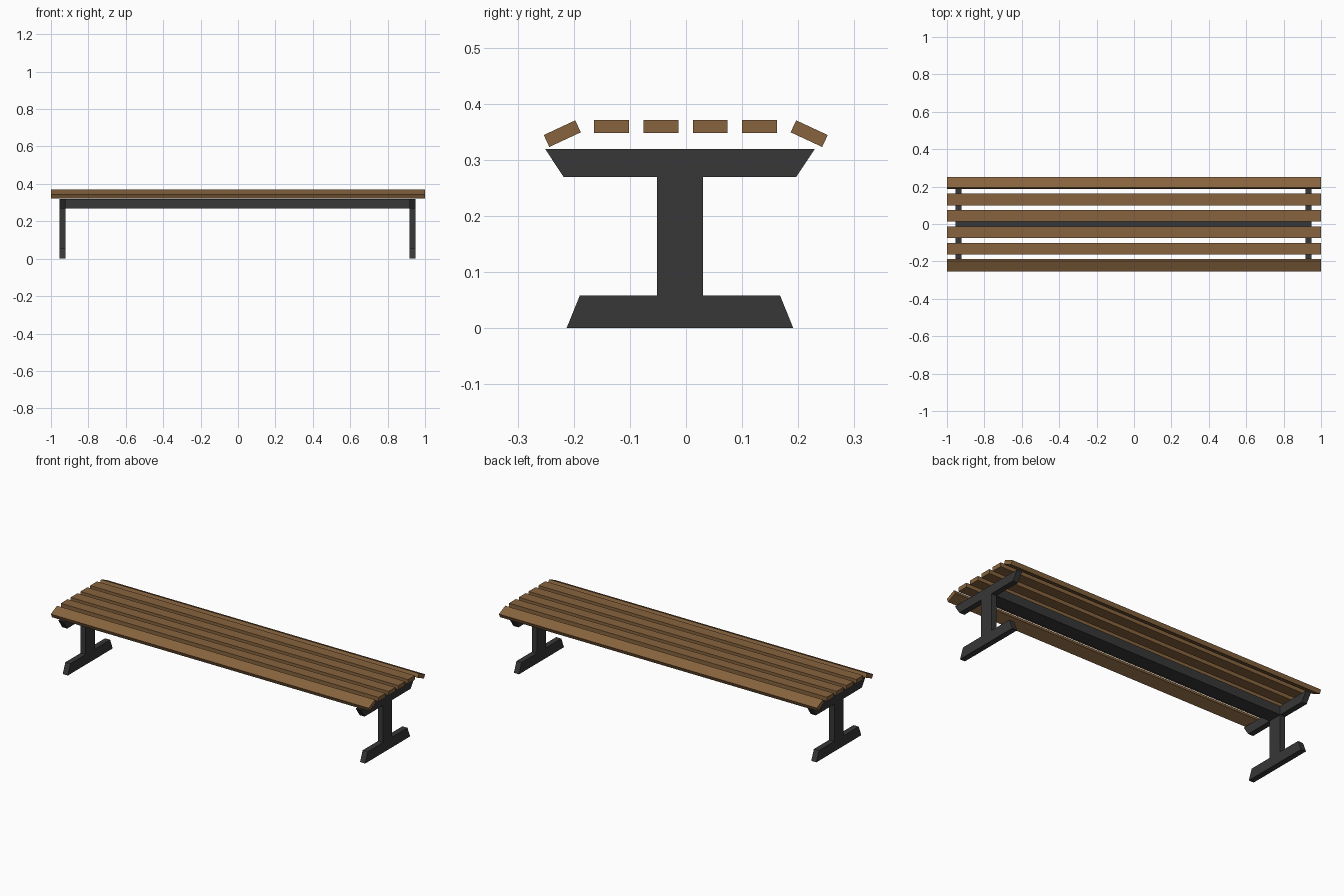
import bpy, math

if "Cube" in bpy.data.objects:
    bpy.data.objects.remove(bpy.data.objects["Cube"])


def material(name, rgb):
    m = bpy.data.materials.new(name)
    m.diffuse_color = (*rgb, 1)
    m.use_nodes = True
    m.node_tree.nodes["Principled BSDF"].inputs["Base Color"].default_value = m.diffuse_color
    return m


wood = material("brown wood", (0.24, 0.125, 0.048))
metal = material("dark metal", (0.038, 0.038, 0.038))


def extrude_x(name, profile, x0, x1, mat):
    """Extrude a closed (y, z) outline from x0 to x1."""
    n = len(profile)
    verts = [(x, y, z) for x in (x0, x1) for y, z in profile]
    faces = [tuple(reversed(range(n))), tuple(range(n, 2 * n))]
    faces += [(i, (i + 1) % n, n + (i + 1) % n, n + i) for i in range(n)]
    me = bpy.data.meshes.new(name)
    me.from_pydata(verts, [], faces)
    me.materials.append(mat)
    ob = bpy.data.objects.new(name, me)
    bpy.context.collection.objects.link(ob)
    return ob


def rect(cy, cz, w, h, angle=0):
    c, s = math.cos(angle), math.sin(angle)
    corners = [(-w/2, -h/2), (w/2, -h/2), (w/2, h/2), (-w/2, h/2)]
    return [(cy + a*c - b*s, cz + a*s + b*c) for a, b in corners]


# Seat slats: four flat ones, with a tilted one along each long edge
tilt = math.radians(25)
slats = [(-0.2205, 0.3465, tilt), (-0.133, 0.3595, 0), (-0.0447, 0.3595, 0),
         (0.0433, 0.3595, 0), (0.131, 0.3595, 0), (0.2195, 0.3465, -tilt)]
for i, (y, z, a) in enumerate(slats):
    extrude_x(f"seat_slat_{i + 1}", rect(y, z, 0.062, 0.0235, a), -1, 1, wood)

# End legs: I-shaped outline, mirrored about the post centre
yc = -0.0108
half = [(0.202, 0), (0.1785, 0.058), (0.041, 0.058), (0.041, 0.269),
        (0.207, 0.269), (0.2405, 0.3195)]
outline = [(yc + d, z) for d, z in half] + [(yc - d, z) for d, z in reversed(half)]
for side, x in (("left", -0.938), ("right", 0.933)):
    extrude_x(f"{side}_leg", outline, x - 0.016, x + 0.016, metal)

# Long beam under the seat, joining the legs
extrude_x("under_beam", rect(yc, 0.2943, 0.082, 0.0505), -0.922, 0.917, metal)
